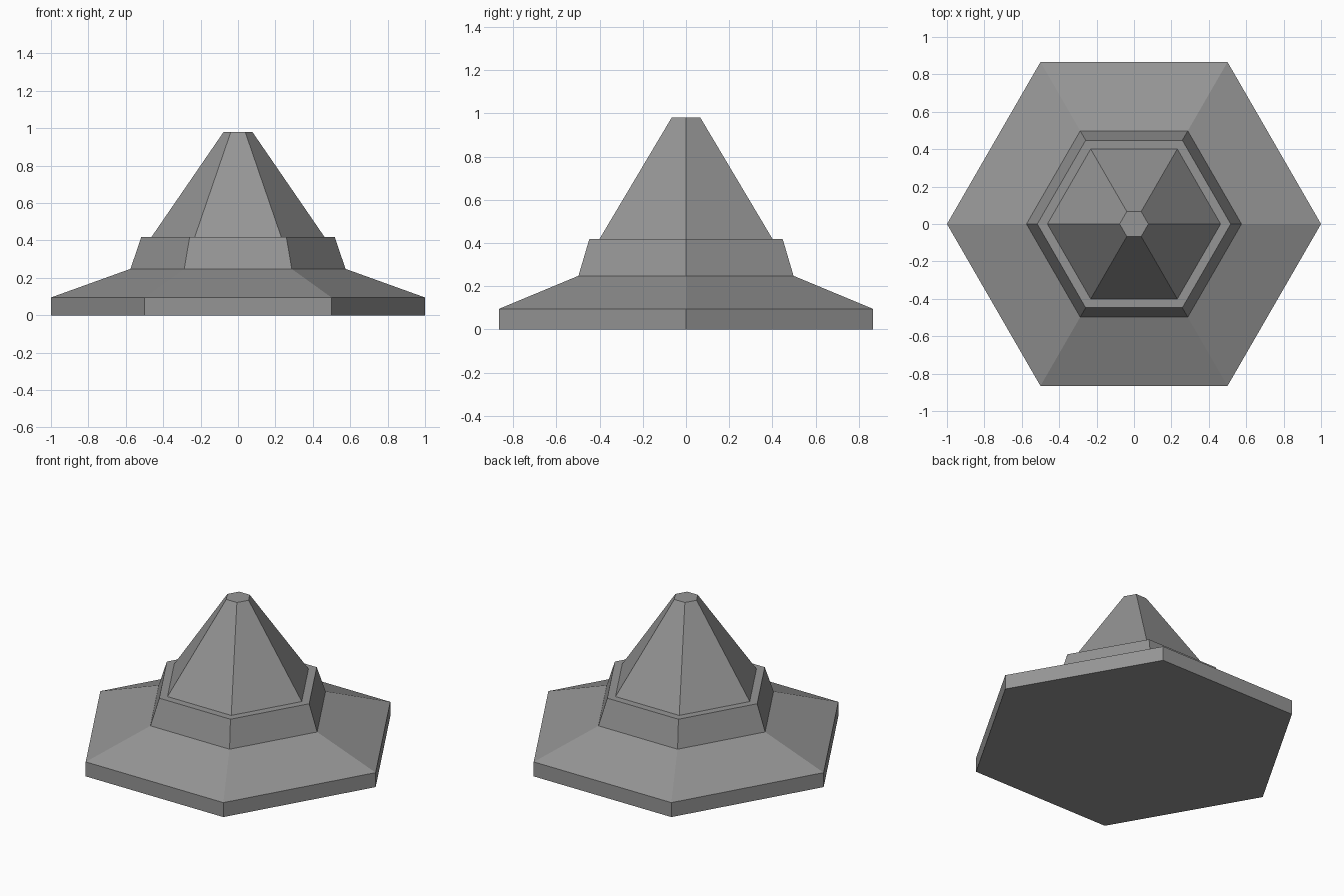
import bpy
import bmesh
from math import cos, sin, tau

SIDES = 6

cube = bpy.data.objects.get("Cube")
if cube:
    bpy.data.objects.remove(cube, do_unlink=True)

# One plain grey for the whole model
grey = bpy.data.materials.new("stone_grey")
grey.use_nodes = True
colour = (0.3, 0.3, 0.3, 1)
grey.diffuse_color = colour
grey.node_tree.nodes["Principled BSDF"].inputs["Base Color"].default_value = colour


def hex_part(name, profile, cap_bottom=False, cap_top=False):
    """Sweep a (radius, height) profile around six flat sides."""
    bm = bmesh.new()
    rings = [[bm.verts.new((r * cos(tau * i / SIDES), r * sin(tau * i / SIDES), z))
              for i in range(SIDES)] for r, z in profile]
    for low, high in zip(rings, rings[1:]):
        for i in range(SIDES):
            j = (i + 1) % SIDES
            bm.faces.new((low[i], low[j], high[j], high[i]))
    if cap_bottom:
        bm.faces.new(rings[0][::-1])
    if cap_top:
        bm.faces.new(rings[-1])
    mesh = bpy.data.meshes.new(name)
    bm.to_mesh(mesh)
    bm.free()
    mesh.materials.append(grey)
    obj = bpy.data.objects.new(name, mesh)
    bpy.context.collection.objects.link(obj)
    return obj


# Wide base with a sloping top
hex_part("base", [(1, 0), (1, 0.095), (0.575, 0.248)], cap_bottom=True)
# Tapered collar with a narrow flat ledge
hex_part("collar", [(0.575, 0.248), (0.517, 0.418), (0.463, 0.418)])
# Steep spire with a small flat tip
hex_part("spire", [(0.463, 0.418), (0.077, 0.98)], cap_top=True)
